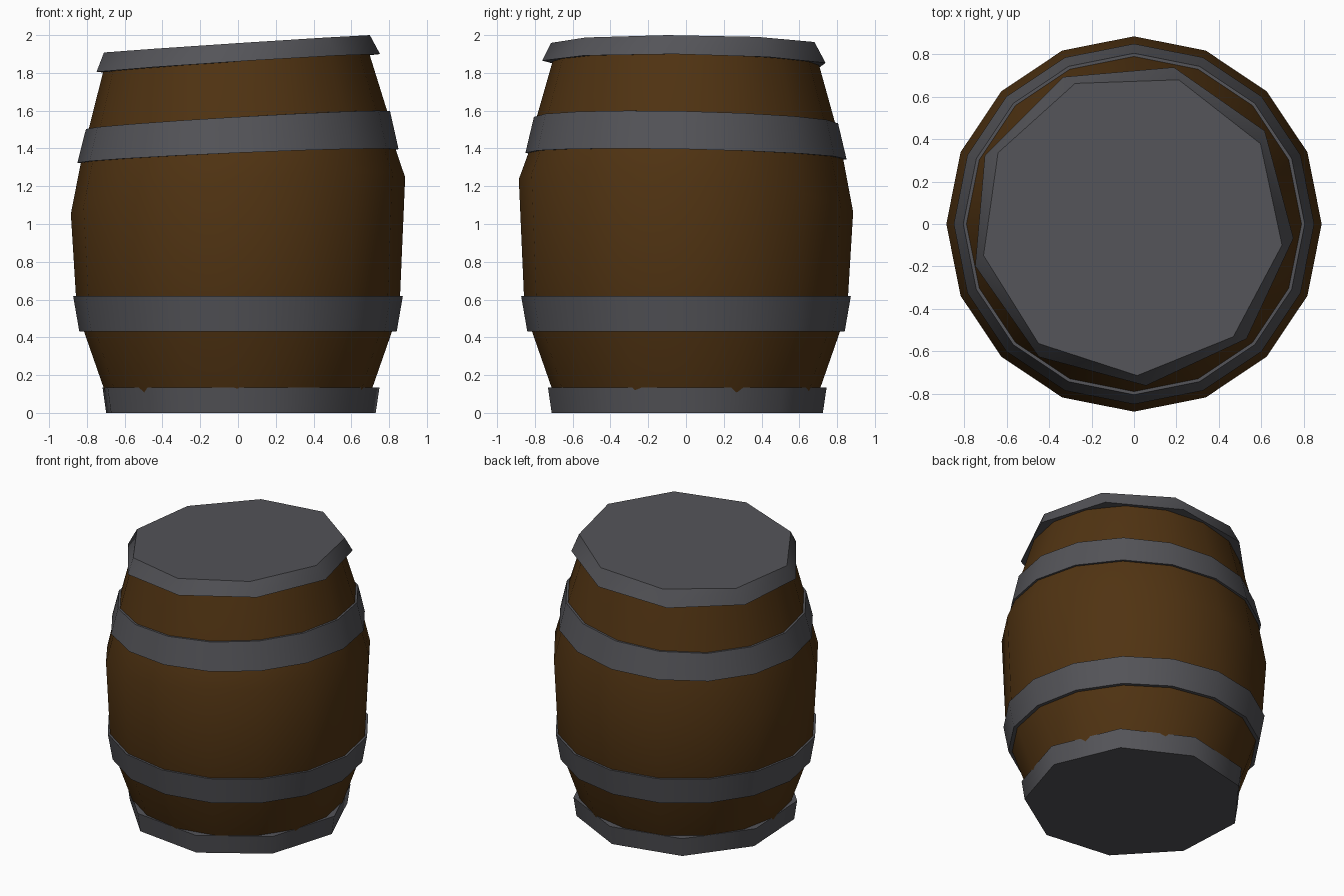
import bpy, bmesh, math

if "Cube" in bpy.data.objects:
    bpy.data.objects.remove(bpy.data.objects["Cube"])

def material(name, rgb):
    m = bpy.data.materials.new(name)
    m.diffuse_color = (*rgb, 1)
    m.use_nodes = True
    m.node_tree.nodes["Principled BSDF"].inputs["Base Color"].default_value = m.diffuse_color
    return m

WOOD = material("dark_wood", (0.08, 0.033, 0.006))
IRON = material("grey_iron", (0.088, 0.088, 0.098))

def lathe(name, rings, sides, mat, closed=False):
    """rings: (radius, height, tilt, tilt direction deg, phase deg, x shift).
    closed joins last ring to first, otherwise the ends are capped."""
    bm = bmesh.new()
    loops = []
    for r, z, tilt, peak, phase, cx in rings:
        loop = []
        for i in range(sides):
            a = math.radians(phase) + 2 * math.pi * i / sides
            dz = tilt * math.cos(a - math.radians(peak))
            loop.append(bm.verts.new((cx + r * math.cos(a), r * math.sin(a), z + dz)))
        loops.append(loop)
    pairs = list(zip(loops, loops[1:]))
    if closed:
        pairs.append((loops[-1], loops[0]))
    else:
        bm.faces.new(loops[0][::-1])
        bm.faces.new(loops[-1])
    for lo, hi in pairs:
        for i in range(sides):
            j = (i + 1) % sides
            bm.faces.new((lo[i], lo[j], hi[j], hi[i]))
    bmesh.ops.recalc_face_normals(bm, faces=bm.faces)
    me = bpy.data.meshes.new(name)
    bm.to_mesh(me)
    bm.free()
    me.materials.append(mat)
    ob = bpy.data.objects.new(name, me)
    bpy.context.collection.objects.link(ob)
    bpy.ops.object.select_all(action='DESELECT')
    ob.select_set(True)
    bpy.context.view_layer.objects.active = ob
    bpy.ops.object.shade_smooth_by_angle(angle=math.radians(46))
    return ob

# Bulging wooden body, leaning more towards the top
lathe("barrel_body", [
    (0.67, 0.03, 0, 0, 0, 0),
    (0.712, 0.135, 0, 0, 0, 0),
    (0.815, 0.43, 0, 0, 0, 0),
    (0.858, 0.62, 0, 0, 0, 0),
    (0.885, 1.15, 0.13, -42, 0, 0),
    (0.833, 1.36, 0.045, -25, 0, 0),
    (0.79, 1.55, 0.05, -20, 0, 0),
    (0.70, 1.87, 0.05, -15, 0, -0.01)], 16, WOOD)

# Lower and upper iron hoops
lathe("lower_hoop", [
    (0.80, 0.43, 0, 0, 0, 0), (0.84, 0.43, 0, 0, 0, 0),
    (0.873, 0.62, 0, 0, 0, 0), (0.84, 0.62, 0, 0, 0, 0)], 16, IRON, True)
lathe("upper_hoop", [
    (0.82, 1.36, 0.04, -25, 0, 0), (0.85, 1.36, 0.04, -25, 0, 0),
    (0.805, 1.55, 0.05, -20, 0, 0), (0.775, 1.55, 0.05, -20, 0, 0)], 16, IRON, True)

# Iron base and tilted lid
lathe("base_cap", [
    (0.73, 0, 0, 0, 3, 0), (0.75, 0.135, 0, 0, 3, 0),
    (0.70, 0.135, 0, 0, 3, 0)], 9, IRON)
lathe("lid", [
    (0.68, 1.85, 0.05, -12, -5, -0.01), (0.765, 1.85, 0.05, -12, -5, -0.01),
    (0.715, 1.953, 0.047, -5, -8, -0.01)], 9, IRON)
